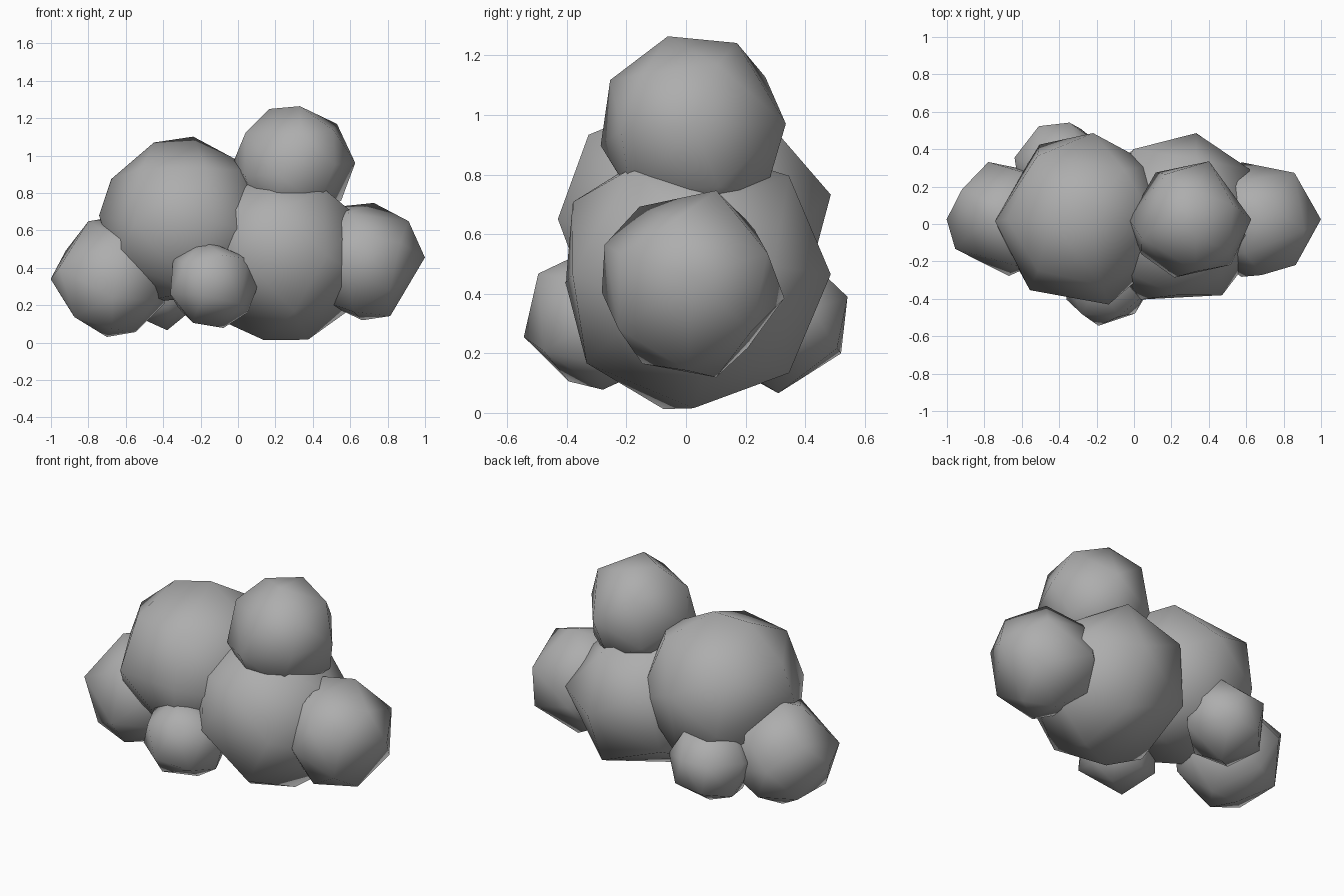
import bpy, bmesh, math
from mathutils import Vector

# Evenly spread candidate directions on a unit sphere
GOLDEN = math.pi * (3 - math.sqrt(5))
CANDIDATES = []
for i in range(600):
    z = 1 - 2 * (i + 0.5) / 600
    s = math.sqrt(1 - z * z)
    CANDIDATES.append(Vector((s * math.cos(i * GOLDEN), s * math.sin(i * GOLDEN), z)))

grey = bpy.data.materials.new("mid_grey")
grey.diffuse_color = (0.42, 0.42, 0.42, 1)


def puff(name, centre, radius, corners, count=21):
    """Coarse irregular ball: given outer corners, then farthest-point fill."""
    dirs = [Vector(c).normalized() for c in corners]
    while len(dirs) < count:
        dirs.append(min(CANDIDATES, key=lambda c: max(c.dot(d) for d in dirs)))
    bm = bmesh.new()
    for d in dirs:
        bm.verts.new(d * radius)
    bmesh.ops.convex_hull(bm, input=bm.verts[:])
    bmesh.ops.recalc_face_normals(bm, faces=bm.faces[:])
    for f in bm.faces:
        f.smooth = True
    mesh = bpy.data.meshes.new(name)
    bm.to_mesh(mesh)
    bm.free()
    mesh.materials.append(grey)
    ob = bpy.data.objects.new(name, mesh)
    ob.location = centre
    bpy.context.collection.objects.link(ob)


# Two large body puffs
puff("upper_left_puff", (-0.27, 0.025, 0.63), 0.475,
     [(-.475, -.01, .05), (-.23, .39, -.1), (.05, .45, .1), (.13, -.44, .02),
      (-.28, -.37, 0), (-.18, 0, .44), (.03, .05, .46), (.35, 0, .26),
      (-.4, 0, .24), (.1, -.36, .31)])
puff("centre_puff", (0.23, 0.025, 0.465), 0.472,
     [(.1, .45, 0), (-.2, -.44, -.03), (.22, -.37, 0), (-.09, -.1, -.45),
      (.14, 0, -.435), (.1, .32, -.33), (-.3, -.05, -.34), (.35, .05, -.27),
      (0, -.4, .24), (.1, .31, .32)])

# Three medium puffs around the outside
puff("top_puff", (0.30, 0.025, 0.95), 0.327,
     [(.32, 0, .01), (.1, .305, .02), (-.18, .245, -.1), (-.32, 0, .01),
      (-.08, -.295, -.05), (.22, -.245, 0), (.03, -.085, .31), (-.13, 0, .295),
      (.23, .08, .22), (-.26, -.1, .17)])
puff("right_puff", (0.675, 0.025, 0.435), 0.325,
     [(.05, .075, .305), (.18, .245, .1), (.325, 0, .02), (-.1, .305, -.05),
      (-.01, .075, -.31), (.14, -.02, -.295), (.19, -.245, .1), (-.1, -.305, -.03)])
puff("left_puff", (-0.68, 0.025, 0.35), 0.322,
     [(-.32, 0, -.01), (-.1, .31, 0), (-.27, -.155, .05), (.01, -.28, -.1),
      (-.12, 0, .3), (0, .05, .305), (-.02, .03, -.305), (.13, 0, -.29)])

# Two small puffs, front and back
puff("front_puff", (-0.14, -0.31, 0.315), 0.247,
     [(-.05, -.235, -.06), (.06, -.195, .16), (.225, 0, -.01), (.06, .03, -.23),
      (-.05, 0, .225), (-.2, 0, .13)], 18)
puff("back_puff", (-0.40, 0.31, 0.315), 0.25,
     [(-.12, .235, .08), (.12, .2, -.1), (.02, 0, -.235)], 18)
